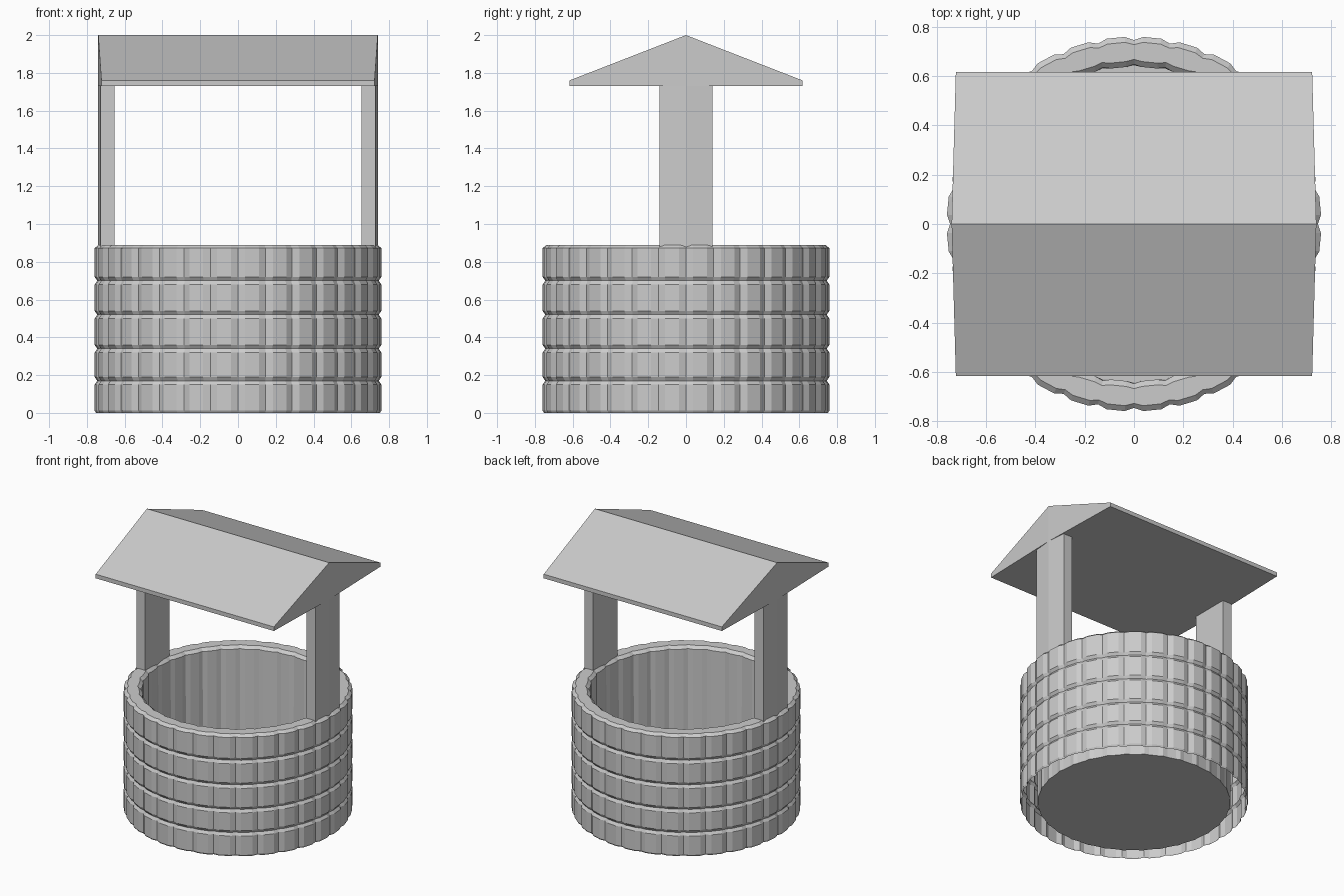
import bpy, math

if "Cube" in bpy.data.objects:
    bpy.data.objects.remove(bpy.data.objects["Cube"])

STONES = 32  # stones per course


def make(name, verts, faces):
    me = bpy.data.meshes.new(name)
    me.from_pydata(verts, [], faces)
    me.update()
    ob = bpy.data.objects.new(name, me)
    bpy.context.collection.objects.link(ob)
    return ob


def bent_prism(name, outline, stations):
    """Loft between matching (y, z) outlines placed at x = f(y)."""
    verts = [(f(y), y, z) for f in stations for y, z in outline]
    n = len(outline)
    faces = [(i, (i + 1) % n, (i + 1) % n + n, i + n) for i in range(n)]
    return verts, faces


# Stone wall: profile rows of (radius, height, joint depth), swept in a ring
rows = [(0.753, 0.0, -0.013), (0.76, 0.012, -0.014)]
for g in (0.17, 0.34, 0.52, 0.70):
    rows += [(0.76, g - 0.02, -0.014), (0.746, g, -0.007), (0.76, g + 0.02, -0.014)]
rows += [(0.76, 0.872, -0.014), (0.738, 0.89, -0.01), (0.66, 0.89, 0.008),
         (0.638, 0.87, 0.01), (0.638, 0.0, 0.006)]
step = 2 * math.pi / STONES
ring = []  # (angle, is_joint): a joint and its two shoulders
for i in range(STONES):
    ring += [(i * step - step / 4, 0), (i * step, 1), (i * step + step / 4, 0)]
n = len(ring)
verts, faces = [], []
for r, z, d in rows:
    for a, joint in ring:
        rr = r + d * joint
        verts.append((rr * math.cos(a), rr * math.sin(a), z))
for k in range(len(rows) - 1):
    for i in range(n):
        j = (i + 1) % n
        faces.append((k * n + i, k * n + j, (k + 1) * n + j, (k + 1) * n + i))
# Well floor closes the inner wall
last = (len(rows) - 1) * n
faces.append(tuple(last + i for i in range(n)))
make("stone_wall", verts, faces)

# Posts: slabs whose outer face has a slight central ridge
for name, s in (("right_post", 1), ("left_post", -1)):
    plan = [(0.655, -0.14), (0.727, -0.14), (0.74, 0), (0.727, 0.14), (0.655, 0.14)]
    plan = [(s * x, y) for x, y in plan][::s]
    v = [(x, y, z) for z in (0.875, 1.735) for x, y in plan]
    f = [(i, (i + 1) % 5, (i + 1) % 5 + 5, i + 5) for i in range(5)]
    make(name, v, f + [(4, 3, 2, 1, 0), (5, 6, 7, 8, 9)])

# Roof: gabled block, slightly longer along the ridge
outline = [(-0.617, 1.73), (0, 1.73), (0.617, 1.73), (0.617, 1.76), (0, 2.0), (-0.617, 1.76)]


def end(y):
    return 0.74 - 0.017 * abs(y) / 0.617


v, f = bent_prism("roof", outline, [lambda y: -end(y), end])
f = [q[::-1] for q in f]
f += [(0, 5, 4, 1), (1, 4, 3, 2), (6, 7, 10, 11), (7, 8, 9, 10)]
roof = make("roof", v, f)

# Consistent outward normals
import bmesh
for ob in bpy.data.objects:
    bm = bmesh.new()
    bm.from_mesh(ob.data)
    bmesh.ops.recalc_face_normals(bm, faces=bm.faces)
    bm.to_mesh(ob.data)
    bm.free()
